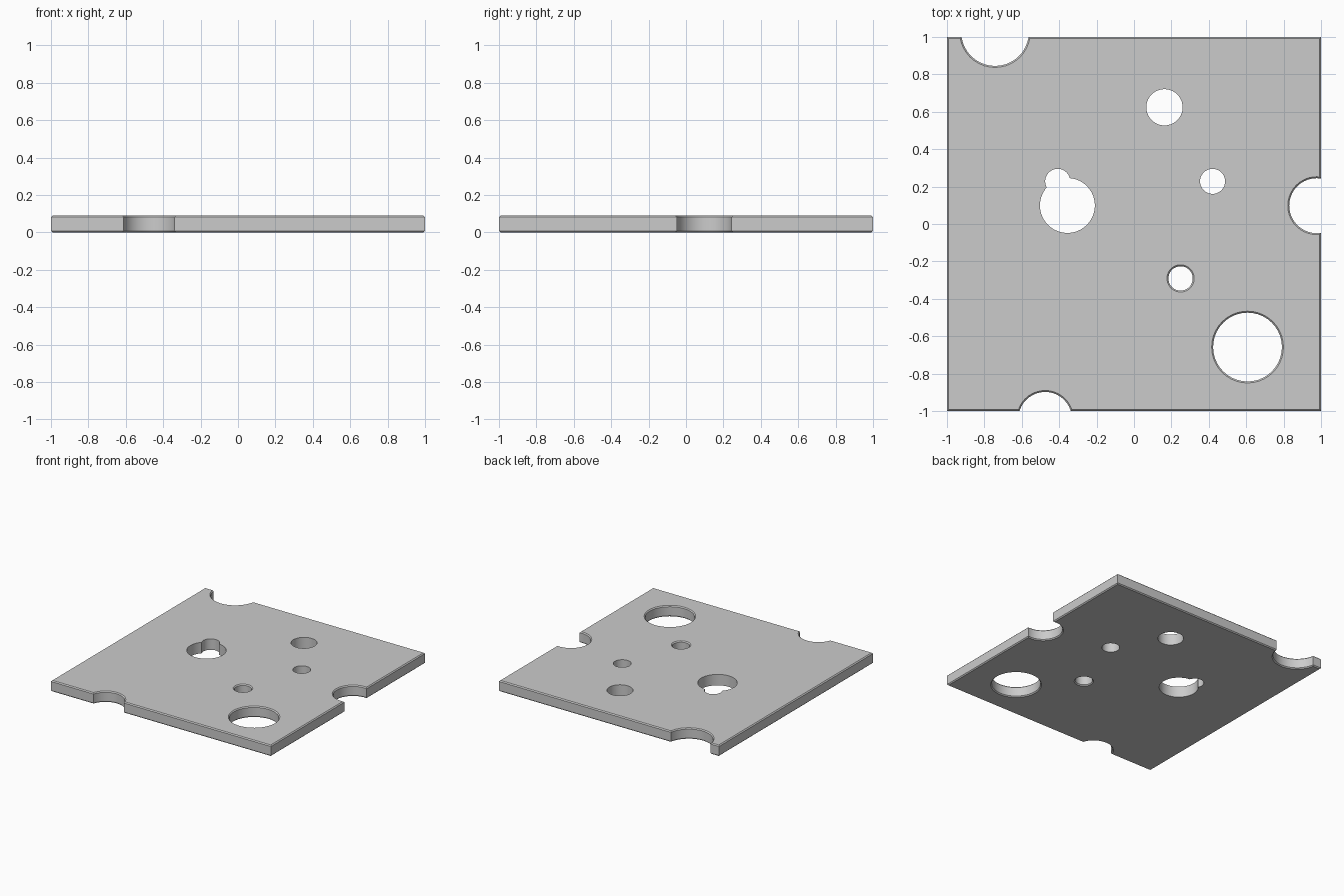
import bpy, bmesh
from math import cos, sin, tau

if "Cube" in bpy.data.objects:
    bpy.data.objects.remove(bpy.data.objects["Cube"])

H = 0.09     # plate thickness
B = 0.008    # edge chamfer
SEG = 40


def loft(name, rings):
    """Closed solid skinned through a stack of equal-length point rings."""
    bm = bmesh.new()
    vs = [[bm.verts.new(p) for p in ring] for ring in rings]
    n = len(vs[0])
    for lo, hi in zip(vs, vs[1:]):
        for i in range(n):
            j = (i + 1) % n
            bm.faces.new((lo[i], lo[j], hi[j], hi[i]))
    bm.faces.new(vs[0][::-1])
    bm.faces.new(vs[-1])
    bmesh.ops.recalc_face_normals(bm, faces=bm.faces)
    me = bpy.data.meshes.new(name)
    bm.to_mesh(me)
    bm.free()
    ob = bpy.data.objects.new(name, me)
    bpy.context.collection.objects.link(ob)
    return ob


def square(s, z):
    return [(-s, -s, z), (s, -s, z), (s, s, z), (-s, s, z)]


def circle(x, y, r, z):
    return [(x + r * cos(tau * i / SEG), y + r * sin(tau * i / SEG), z) for i in range(SEG)]


# Square plate with chamfered top and bottom rims
plate = loft("plate", [square(1 - B, 0), square(1, B), square(1, H - B), square(1 - B, H)])

# Through holes and edge notches: x, y, radius, chamfered rim
HOLES = [
    (-0.743, 1.026, 0.181, True),    # back edge notch
    (0.977, 0.098, 0.147, True),     # right edge notch
    (-0.475, -1.041, 0.143, True),   # front edge notch
    (0.607, -0.658, 0.184, True),    # large hole
    (0.249, -0.291, 0.065, True),
    (0.163, 0.624, 0.097, False),
    (0.420, 0.228, 0.067, False),
    (-0.356, 0.099, 0.147, False),   # overlapping pair
    (-0.408, 0.228, 0.067, False),
]

bpy.context.view_layer.objects.active = plate
plate.select_set(True)
for k, (x, y, r, flared) in enumerate(HOLES):
    # Flared ends of the cutter leave the chamfer around the hole
    profile = [(r, -0.05), (r, H + 0.05)]
    if flared:
        e = 0.02
        profile = [(r + B + e, -e), (r, B), (r, H - B), (r + B + e, H + e)]
    cutter = loft(f"hole_cutter_{k}", [circle(x, y, rr, z) for rr, z in profile])
    cutter.hide_render = True
    mod = plate.modifiers.new("hole", 'BOOLEAN')
    mod.operation = 'DIFFERENCE'
    mod.solver = 'EXACT'
    mod.object = cutter
    bpy.ops.object.modifier_apply(modifier=mod.name)
    bpy.data.objects.remove(cutter, do_unlink=True)

bpy.ops.object.shade_smooth_by_angle(angle=0.52)
